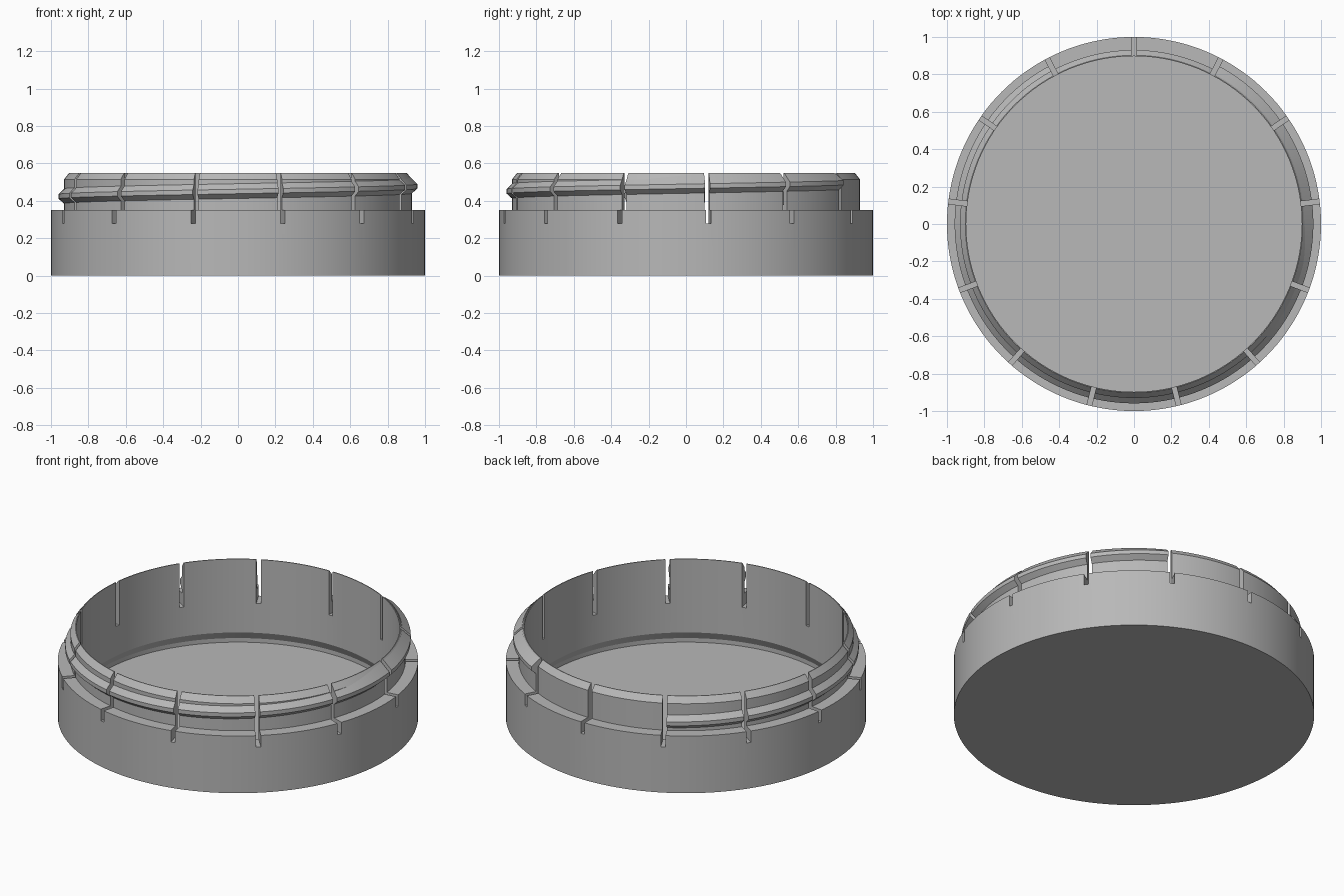
import bpy, bmesh
from math import pi, cos, sin, radians
from mathutils import Matrix

cube = bpy.data.objects.get("Cube")
if cube:
    bpy.data.objects.remove(cube, do_unlink=True)

grey = bpy.data.materials.new("plain grey")
grey.use_nodes = True
colour = (0.48, 0.48, 0.48, 1)
grey.diffuse_color = colour
grey.node_tree.nodes["Principled BSDF"].inputs["Base Color"].default_value = colour

STEPS = 144      # sides of the round parts
SLOTS = 13


def add_object(name, bm):
    bmesh.ops.remove_doubles(bm, verts=bm.verts, dist=0.0001)
    bmesh.ops.recalc_face_normals(bm, faces=bm.faces)
    mesh = bpy.data.meshes.new(name)
    bm.to_mesh(mesh)
    bm.free()
    mesh.materials.append(grey)
    obj = bpy.data.objects.new(name, mesh)
    bpy.context.collection.objects.link(obj)
    return obj


def sweep(name, sections, loop):
    """Skin (angle, [(radius, z), ...]) sections around the z axis."""
    bm = bmesh.new()
    rings = [[bm.verts.new((r * cos(a), r * sin(a), z)) for r, z in pts]
             for a, pts in sections]
    n = len(rings[0])
    pairs = list(zip(rings, rings[1:]))
    if loop:
        pairs.append((rings[-1], rings[0]))
    else:
        bm.faces.new(rings[0])
        bm.faces.new(rings[-1])
    for p, q in pairs:
        for i in range(n):
            j = (i + 1) % n
            # The stretch along the axis has no surface
            if p[i].co.xy.length + p[j].co.xy.length > 0:
                bm.faces.new((p[i], q[i], q[j], p[j]))
    return add_object(name, bm)


# Cup: wide base, narrower neck with bevelled rim, undercut above the floor
profile = [(0, 0), (1, 0), (1, 0.35), (0.93, 0.35), (0.93, 0.515),
           (0.902, 0.55), (0.897, 0.55), (0.897, 0.10), (0.92, 0.055),
           (0.92, 0.03), (0, 0.03)]
body = sweep("cup_body", [(2 * pi * i / STEPS, profile) for i in range(STEPS)], True)

# Screw thread: a ridge rising a little over one turn, fading at both ends
start, end = 80, 470
sections = []
for k in range(157):
    deg = start + (end - start) * k / 156
    z = 0.395 + 0.11 * (deg - 90) / 360
    fade = min(1, (deg - start) / 12 + 0.05, (end - deg) / 30 + 0.05)
    crest = 0.915 + 0.044 * fade
    pts = [(0.91, max(z - 0.055, 0.34)), (crest, z - 0.012),
           (crest, z + 0.012), (0.91, min(z + 0.062, 0.545))]
    sections.append((radians(deg), pts))
thread = sweep("screw_thread", sections, False)

# Slot cutter: one narrow box per slot, arranged radially
bm = bmesh.new()
for i in range(SLOTS):
    place = (Matrix.Rotation(pi / 2 + 2 * pi * i / SLOTS, 4, 'Z')
             @ Matrix.Translation((0.95, 0, 0.48))
             @ Matrix.Diagonal((0.24, 0.026, 0.4, 1)))
    bmesh.ops.create_cube(bm, size=1, matrix=place)
cutter = add_object("slot_cutter", bm)
cutter.hide_render = True

# Cut the slots through both parts and shade them
for obj in (body, thread):
    bpy.ops.object.select_all(action='DESELECT')
    obj.select_set(True)
    bpy.context.view_layer.objects.active = obj
    cut = obj.modifiers.new("slots", 'BOOLEAN')
    cut.operation = 'DIFFERENCE'
    cut.solver = 'EXACT'
    cut.object = cutter
    bpy.ops.object.modifier_apply(modifier=cut.name)
    bpy.ops.object.shade_smooth_by_angle(angle=radians(25))

bpy.data.objects.remove(cutter, do_unlink=True)
